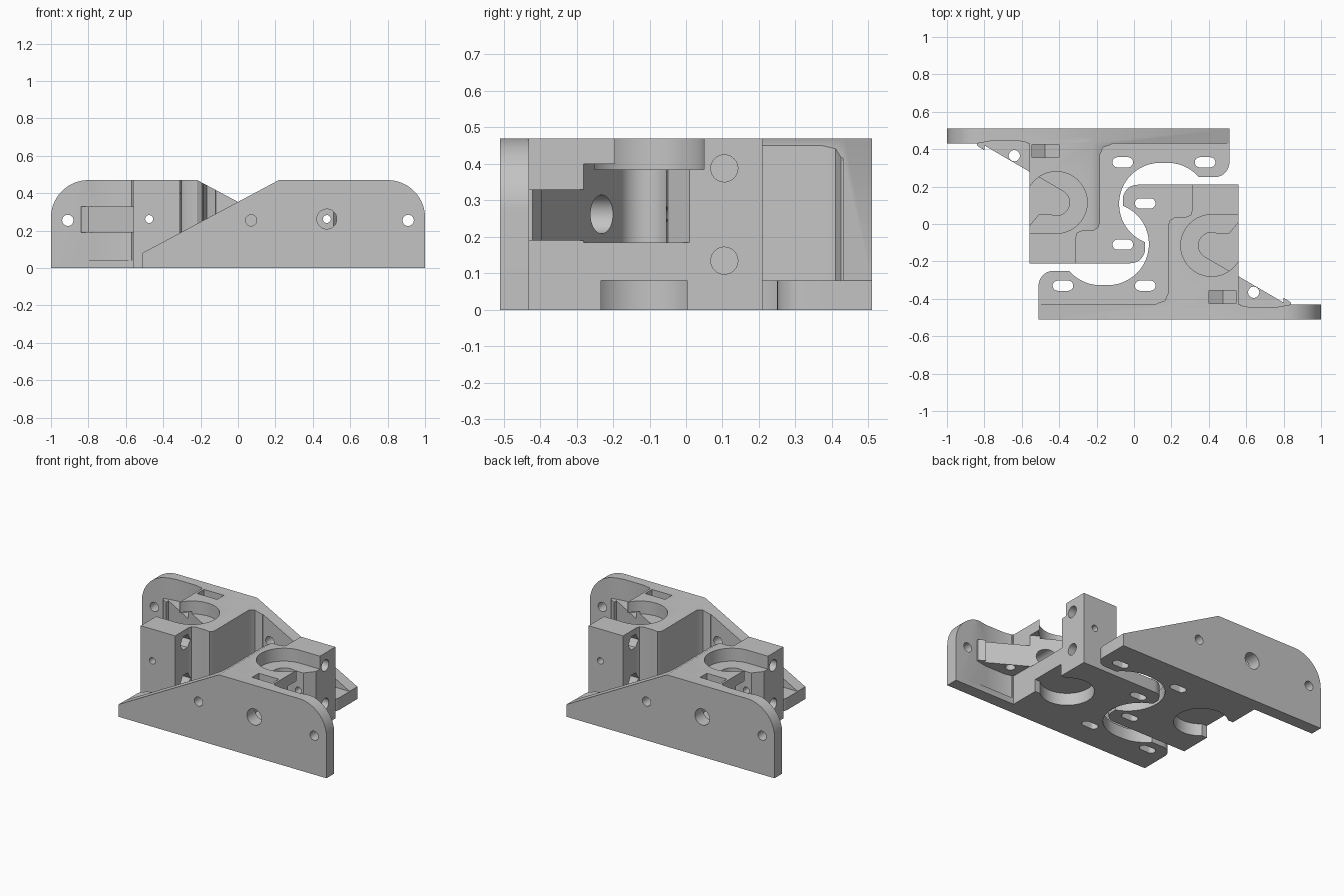
import bpy, bmesh
from math import sin, cos, radians, pi

cube = bpy.data.objects.get("Cube")
if cube:
    bpy.data.objects.remove(cube, do_unlink=True)

grey = bpy.data.materials.new("plain grey")
grey.use_nodes = True
tone = (0.55, 0.55, 0.55, 1)
grey.diffuse_color = tone
grey.node_tree.nodes["Principled BSDF"].inputs["Base Color"].default_value = tone


def arc(x, y, r, start=0, end=360, steps=48):
    """Points along an arc; a whole circle leaves out the repeated end point."""
    count = steps if end - start == 360 else steps + 1
    angles = [radians(start + (end - start) * i / steps) for i in range(count)]
    return [(x + r * cos(a), y + r * sin(a)) for a in angles]


def slot(x, y, half, r):
    return arc(x + half, y, r, -90, 90, 24) + arc(x - half, y, r, 90, 270, 24)


def prism(name, outline, low, high, axis="z"):
    """Extrude a flat outline along one axis."""
    place = {"z": lambda a, b, h: (a, b, h),
             "y": lambda a, b, h: (a, h, b),
             "x": lambda a, b, h: (h, a, b)}[axis]
    bm = bmesh.new()
    bottom = [bm.verts.new(place(a, b, low)) for a, b in outline]
    top = [bm.verts.new(place(a, b, high)) for a, b in outline]
    bm.faces.new(bottom)
    bm.faces.new(top)
    n = len(outline)
    for i in range(n):
        j = (i + 1) % n
        bm.faces.new((bottom[i], bottom[j], top[j], top[i]))
    bmesh.ops.recalc_face_normals(bm, faces=bm.faces)
    mesh = bpy.data.meshes.new(name)
    bm.to_mesh(mesh)
    bm.free()
    mesh.materials.append(grey)
    obj = bpy.data.objects.new(name, mesh)
    bpy.context.collection.objects.link(obj)
    return obj


def combine(target, tool, operation="DIFFERENCE"):
    """Apply a boolean and throw the tool away."""
    mod = target.modifiers.new("boolean", "BOOLEAN")
    mod.operation, mod.solver, mod.object = operation, "EXACT", tool
    bpy.context.view_layer.objects.active = target
    bpy.ops.object.modifier_apply(modifier=mod.name)
    bpy.data.objects.remove(tool, do_unlink=True)


def cut(target, outline, low, high, axis="z"):
    combine(target, prism("cutter", outline, low, high, axis), "DIFFERENCE")


TOP, BASE = 0.47, 0.08
ROD_X, ROD_Y = 0.415, -0.115

# Upright side plate with one rounded corner and a shallow relief inside
bracket = prism("front_bracket", [(-0.51, 0), (1, 0)] + arc(0.8, 0.27, 0.2, 0, 90, 24)
                + [(-0.51, TOP)], -0.51, -0.43, "y")
cut(bracket, [(0.55, -0.4), (0.57, -0.435), (0.62, -0.445), (0.76, -0.445), (0.84, -0.43),
              (0.85, -0.4)], 0.04, 0.6)

# Floor plate with a scooped opening
floor_plate = prism("floor_plate", [(-0.51, -0.51), (0.56, -0.51), (0.56, 0.21)]
                    + arc(0.02, 0.13, 0.08, 90, 180, 12) + [(-0.06, -0.25)]
                    + arc(-0.43, -0.33, 0.08, 90, 180, 12), 0, BASE)
cut(floor_plate, slot(-0.16, -0.107, 0.02, 0.22), -0.1, 0.2)

# Rod block with clamp tab
rod_block = prism("rod_block", [(0.1, -0.47), (0.12, -0.425), (0.165, -0.41), (0.182, -0.37),
                                (0.182, -0.01), (0.192, 0.02), (0.22, 0.038), (0.28, 0.038),
                                (0.303, 0.048), (0.31, 0.07), (0.31, 0.21), (0.56, 0.21),
                                (0.56, -0.47)], 0, TOP)

# Gusset between block and side plate
gusset = prism("gusset", [(0.5, -0.47), (0.84, -0.47), (0.84, -0.42), (0.5, -0.2)], 0.19, 0.33)

for part in (floor_plate, rod_block, gusset):
    combine(bracket, part, "UNION")

# Sloping top
cut(bracket, [(-0.6, 0.033), (0.3, 0.514), (0.3, 0.7), (-0.6, 0.7)], -0.7, 0.4, "y")

# Rod seat: wide recess on top, open channel in the middle, recess underneath
cut(bracket, arc(ROD_X, ROD_Y, 0.165, 90, 331) + [(0.7, -0.195), (0.7, 0.05)], 0.385, 0.7)
cut(bracket, arc(ROD_X, ROD_Y, 0.07, 60, 240) + [(0.8, -0.42), (0.8, 0.298), (0.51, -0.05)],
    0.185, 0.4)
cut(bracket, arc(ROD_X, ROD_Y, 0.16, 47.5, 312.5) + [(0.7, -0.233), (0.7, 0.003)], -0.1, BASE)

# Mounting slots in the floor
for x, y in ((0.06, -0.33), (-0.38, -0.33), (0.06, 0.11)):
    cut(bracket, slot(x, y, 0.028, 0.027), -0.1, 0.12)

# Round holes through the side plate and gusset
for x in (0.07, 0.91):
    cut(bracket, arc(x, 0.255, 0.03), -0.6, -0.4, "y")
cut(bracket, arc(0.64, -0.365, 0.03), 0.1, 0.4)

# Clamp screw bore and nut trap
cut(bracket, arc(0.475, 0.262, 0.053), -0.6, -0.12, "y")
cut(bracket, arc(0.475, 0.262, 0.021), -0.15, 0.3, "y")
cut(bracket, [(0.4, 0.225), (0.475, 0.185), (0.545, 0.225), (0.545, 0.6), (0.4, 0.6)],
    -0.425, -0.355, "y")

# Tab holes with hexagonal pockets on the inner side
for z in (0.135, 0.388):
    cut(bracket, arc(0.105, z, 0.037), 0.25, 0.7, "x")
    cut(bracket, arc(0.105, z, 0.05, steps=6), 0.25, 0.37, "x")

# Second bracket, turned half way round
twin = bpy.data.objects.new("back_bracket", bracket.data.copy())
bpy.context.collection.objects.link(twin)
twin.rotation_euler.z = pi

for obj in (bracket, twin):
    bpy.ops.object.select_all(action="DESELECT")
    obj.select_set(True)
    bpy.context.view_layer.objects.active = obj
    bpy.ops.object.shade_smooth_by_angle(angle=radians(30))
